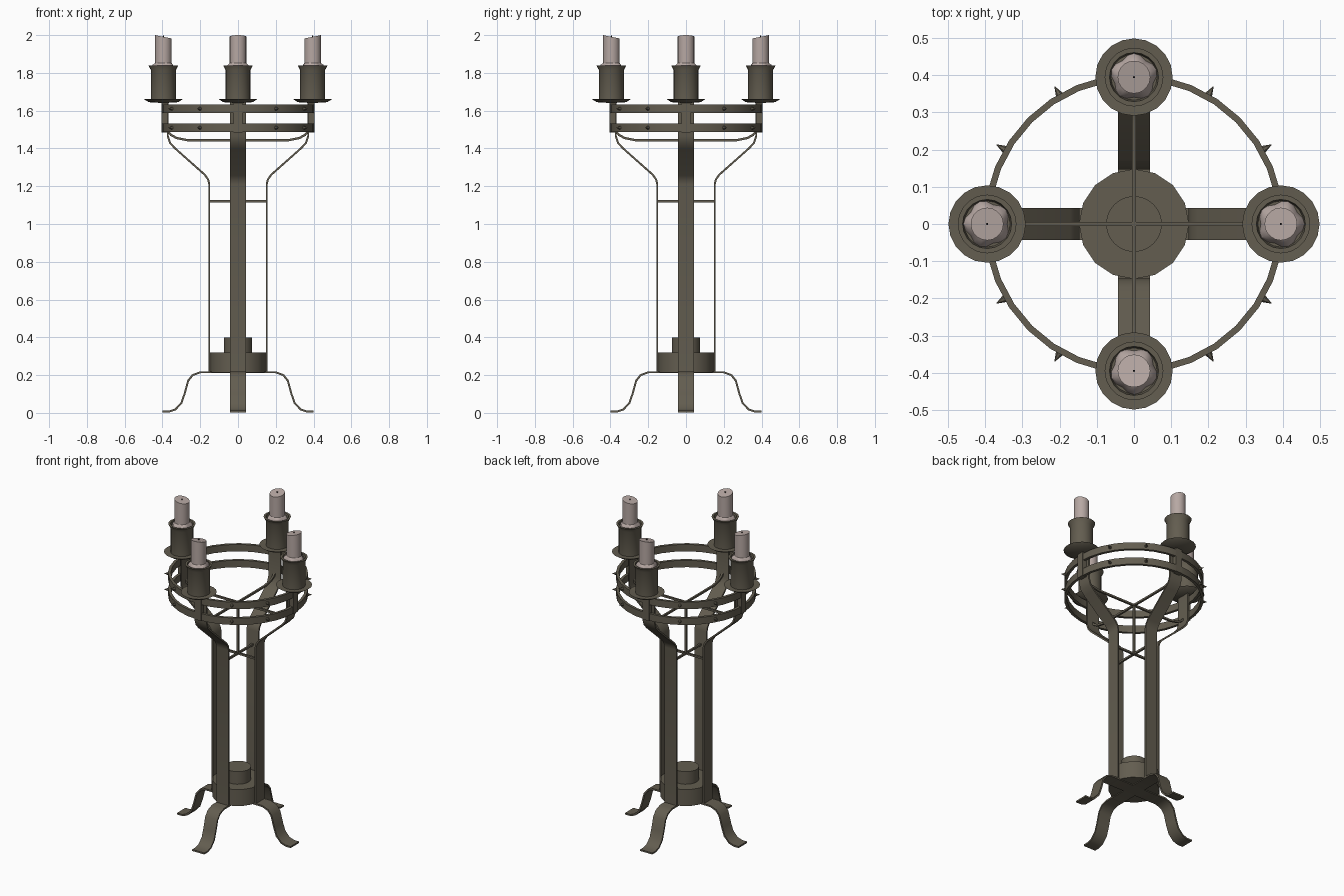
import bpy, bmesh, math
from mathutils import Matrix, Vector

if "Cube" in bpy.data.objects:
    bpy.data.objects.remove(bpy.data.objects["Cube"])


def material(name, rgb):
    m = bpy.data.materials.new(name)
    m.use_nodes = True
    m.diffuse_color = (*rgb, 1)
    bsdf = m.node_tree.nodes["Principled BSDF"]
    bsdf.inputs["Base Color"].default_value = (*rgb, 1)
    bsdf.inputs["Roughness"].default_value = 0.8
    return m


IRON = material("aged iron", (0.125, 0.11, 0.08))
WAX = material("pale wax", (0.47, 0.39, 0.365))
WICK = material("burnt wick", (0.015, 0.013, 0.012))
SIDES = {"left": 0, "back": 90, "right": 180, "front": 270}


def turn(deg):
    return Matrix.Rotation(math.radians(deg), 4, "Z")


def finish(name, bm, mat, matrix=Matrix(), smooth=True):
    bmesh.ops.recalc_face_normals(bm, faces=bm.faces)
    bm.transform(matrix)
    me = bpy.data.meshes.new(name)
    bm.to_mesh(me)
    bm.free()
    me.materials.append(mat)
    ob = bpy.data.objects.new(name, me)
    bpy.context.collection.objects.link(ob)
    if smooth:
        bpy.ops.object.select_all(action="DESELECT")
        ob.select_set(True)
        bpy.context.view_layer.objects.active = ob
        bpy.ops.object.shade_smooth_by_angle(angle=math.radians(32))
    return ob


def lathe(profile, sides, closed=False):
    """Revolve (radius, z) points about the z axis."""
    bm = bmesh.new()
    vs = [bm.verts.new((r, 0, z)) for r, z in profile]
    es = [bm.edges.new(p) for p in zip(vs, vs[1:])]
    if closed:
        es.append(bm.edges.new((vs[-1], vs[0])))
    bmesh.ops.spin(bm, geom=vs + es, cent=(0, 0, 0), axis=(0, 0, 1),
                   angle=math.tau, steps=sides, use_merge=True)
    bmesh.ops.remove_doubles(bm, verts=bm.verts, dist=1e-5)
    return bm


def strap(path, width, thick):
    """Flat bar swept along (x, z) points, with mitred bends."""
    bm = bmesh.new()
    pts = [Vector(p) for p in path]
    rows = []
    for i, p in enumerate(pts):
        a = (p - pts[i - 1]).normalized() if i else None
        b = (pts[i + 1] - p).normalized() if i < len(pts) - 1 else None
        a, b = a or b, b or a
        t = (a + b).normalized()
        n = Vector((-t.y, t.x)) * (thick / 2 / max(t.dot(a), 0.5))
        rows.append([bm.verts.new((p.x + s * n.x, y * width / 2, p.y + s * n.y))
                     for s, y in ((1, 1), (1, -1), (-1, -1), (-1, 1))])
    for r, q in zip(rows, rows[1:]):
        for k in range(4):
            bm.faces.new((r[k], r[(k + 1) % 4], q[(k + 1) % 4], q[k]))
    bm.faces.new(rows[0])
    bm.faces.new(rows[-1])
    return bm


# Stepped drum at the base
finish("base_drum", lathe([(0, .215), (.148, .215), (.148, .32), (0, .32)], 16), IRON)
finish("base_hub", lathe([(0, .31), (.075, .31), (.075, .4), (0, .4)], 24), IRON)

# Two hoops with pointed studs
for label, z in (("lower", 1.487), ("upper", 1.588)):
    finish(label + "_hoop", lathe([(.387, z), (.404, z), (.404, z + .044),
                                   (.387, z + .044)], 32, True), IRON)
    for quarter in SIDES.values():
        for step in (30, 60):
            bm = bmesh.new()
            bmesh.ops.create_cone(bm, cap_ends=True, segments=6, radius1=.012,
                                  radius2=0, depth=.032)
            place = (turn(quarter + step) @ Matrix.Translation((.413, 0, z + .022))
                     @ Matrix.Rotation(math.pi / 2, 4, "Y"))
            finish(label + "_stud", bm, IRON, place, False)

# Cross rods tying the uprights together, and the centre rod
for label, deg in (("side", 0), ("depth", 90)):
    finish(label + "_lower_rod", strap([(-.15, 1.12), (.15, 1.12)], .012, .012),
           IRON, turn(deg))
    half = [(.368, 1.487), (.355, 1.472), (.325, 1.455), (.27, 1.444)]
    path = [(-x, z) for x, z in half] + half[::-1]
    finish(label + "_upper_rod", strap(path, .012, .012), IRON, turn(deg))
finish("centre_rod", strap([(0, 1.12), (0, 1.444)], .012, .012), IRON)

FOOT = [(0, .215), (.2, .215), (.24, .2), (.264, .17), (.283, .1), (.3, .052),
        (.332, .018), (.365, .007), (.4, .007)]
UPRIGHT = [(.152, .21), (.152, 1.21), (.158, 1.235), (.175, 1.26), (.335, 1.402),
           (.36, 1.43), (.372, 1.465), (.372, 1.65)]
CUP = [(0, 1.64), (.078, 1.645), (.104, 1.662), (.066, 1.66), (.066, 1.815),
       (.079, 1.84), (.066, 1.84), (.062, 1.822), (0, 1.822)]
CANDLE = [(0, 1.822), (.06, 1.822), (.053, 1.842), (.044, 1.852), (.044, 2), (0, 2)]

for side, deg in SIDES.items():
    # Leg, upright and bracket
    finish(side + "_foot", strap(FOOT, .085, .01), IRON, turn(deg))
    finish(side + "_upright", strap(UPRIGHT, .085, .01), IRON, turn(deg))
    finish(side + "_bracket", strap([(.39, 1.485), (.39, 1.648)], .045, .032),
           IRON, turn(deg))
    # Candle cup with drip dish
    place = turn(deg) @ Matrix.Translation((.395, 0, 0))
    finish(side + "_cup", lathe(CUP, 20), IRON, place)
    # Candle with melted five-lobed foot and slanted top
    bm = lathe(CANDLE, 20)
    for v in bm.verts:
        if v.co.z < 1.845:
            lobe = 1 + .1 * math.cos(5 * math.atan2(v.co.y, v.co.x))
            v.co.x *= lobe
            v.co.y *= lobe
        elif v.co.z > 1.9:
            v.co.z -= .018 * (.044 - v.co.x) / .088
    finish(side + "_candle", bm, WAX, place)
    finish(side + "_wick", lathe([(0, 1.98), (.003, 1.98), (.003, 1.998), (0, 1.998)], 6),
           WICK, place)
